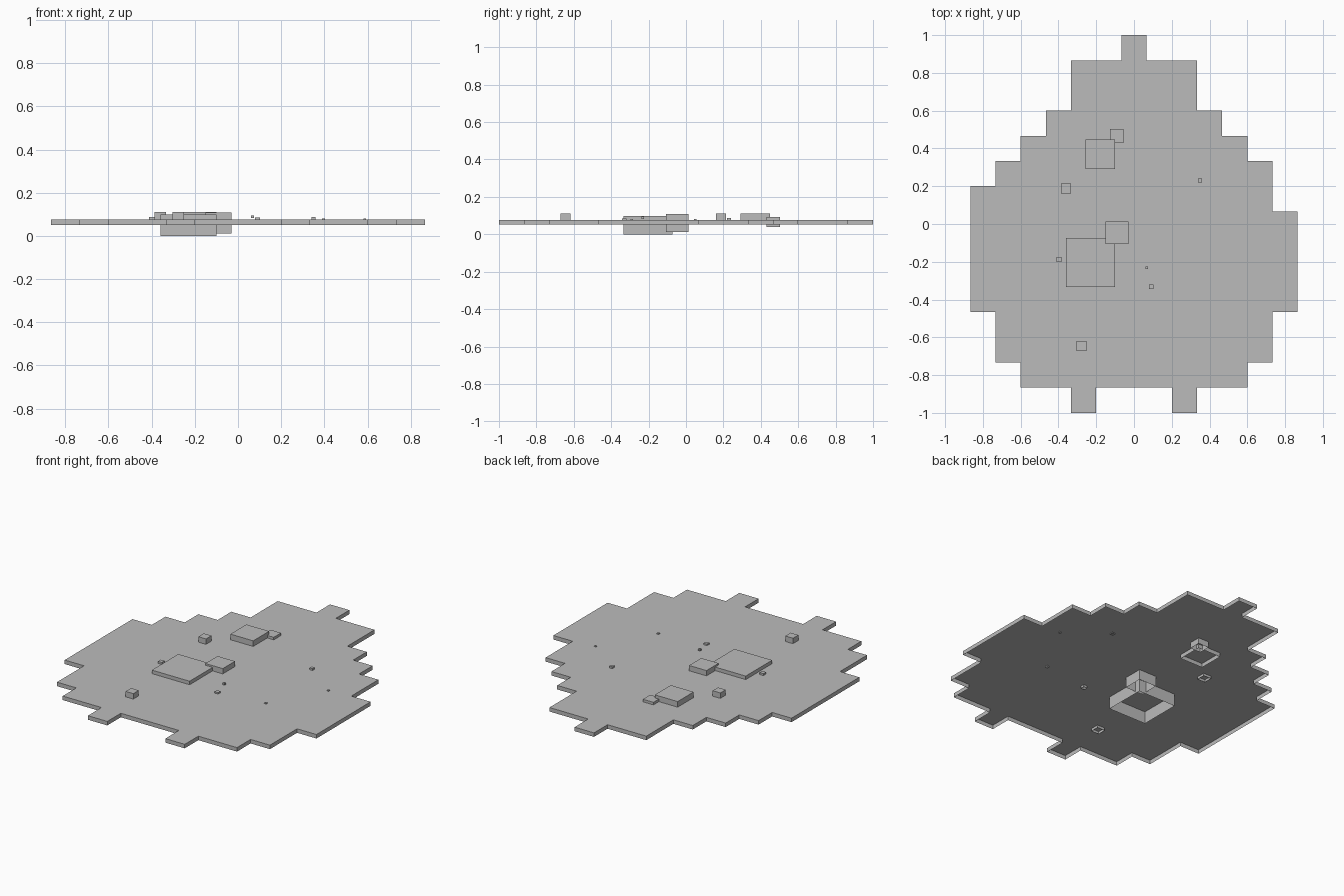
import bpy
import bmesh

cube = bpy.data.objects.get("Cube")
if cube:
    bpy.data.objects.remove(cube, do_unlink=True)

grey = bpy.data.materials.new("plain grey")
grey.use_nodes = True
grey.diffuse_color = (0.5, 0.5, 0.5, 1)
grey.node_tree.nodes["Principled BSDF"].inputs["Base Color"].default_value = grey.diffuse_color

CELL = 2 / 15  # outline grid step


def lid(name, outline, bottom, top):
    """Flat top with thin walls below it, open underneath."""
    bm = bmesh.new()
    upper = [bm.verts.new((x, y, top)) for x, y in outline]
    lower = [bm.verts.new((x, y, bottom)) for x, y in outline]
    bm.faces.new(upper)
    for i in range(len(outline)):
        bm.faces.new((upper[i - 1], lower[i - 1], lower[i], upper[i]))
    bm.normal_update()
    mesh = bpy.data.meshes.new(name)
    bm.to_mesh(mesh)
    bm.free()
    mesh.materials.append(grey)
    obj = bpy.data.objects.new(name, mesh)
    bpy.context.collection.objects.link(obj)
    return obj


def half_outline(shoulder):
    """One stepped side from the front centre to the back, in cells."""
    points = [(1.5, -6.5), (1.5, -7.5), (2.5, -7.5), (2.5, -6.5)]
    y = -6.5
    for x, end in ((4.5, -5.5), (5.5, -3.5), (6.5, shoulder), (5.5, 2.5),
                   (4.5, 3.5), (3.5, 4.5), (2.5, 6.5), (0.5, 7.5)):
        points += [(x, y), (x, end)]
        y = end
    return points


# Stepped base plate, with one shoulder a cell longer
left = half_outline(0.5)
right = [(-x, y) for x, y in reversed(half_outline(1.5))]
lid("base_plate", [(x * CELL, y * CELL) for x, y in left + right], 0.051, 0.076)

# Square blocks: centre x, centre y, width, bottom, top
blocks = {
    "large_block": (-0.23, -0.203, 0.26, 0, 0.098),
    "large_block_corner": (-0.09, -0.047, 0.12, 0.012, 0.109),
    "rear_block": (-0.178, 0.37, 0.157, 0.051, 0.111),
    "rear_block_corner": (-0.091, 0.466, 0.072, 0.04, 0.092),
    "side_cube": (-0.36, 0.188, 0.053, 0.06, 0.11),
    "front_cube": (-0.277, -0.645, 0.053, 0.06, 0.11),
    "small_side_cube": (-0.398, -0.187, 0.027, 0.064, 0.088),
    "small_centre_cube": (0.091, -0.331, 0.024, 0.062, 0.085),
    "floating_cube": (0.067, -0.231, 0.013, 0.083, 0.095),
    "small_rear_cube": (0.35, 0.23, 0.02, 0.07, 0.088),
    "tiny_front_cube": (0.395, -0.29, 0.014, 0.068, 0.081),
    "tiny_side_cube": (0.587, 0.05, 0.012, 0.07, 0.081),
}
for name, (x, y, width, bottom, top) in blocks.items():
    r = width / 2
    lid(name, [(x - r, y - r), (x + r, y - r), (x + r, y + r), (x - r, y + r)],
        bottom, top)
